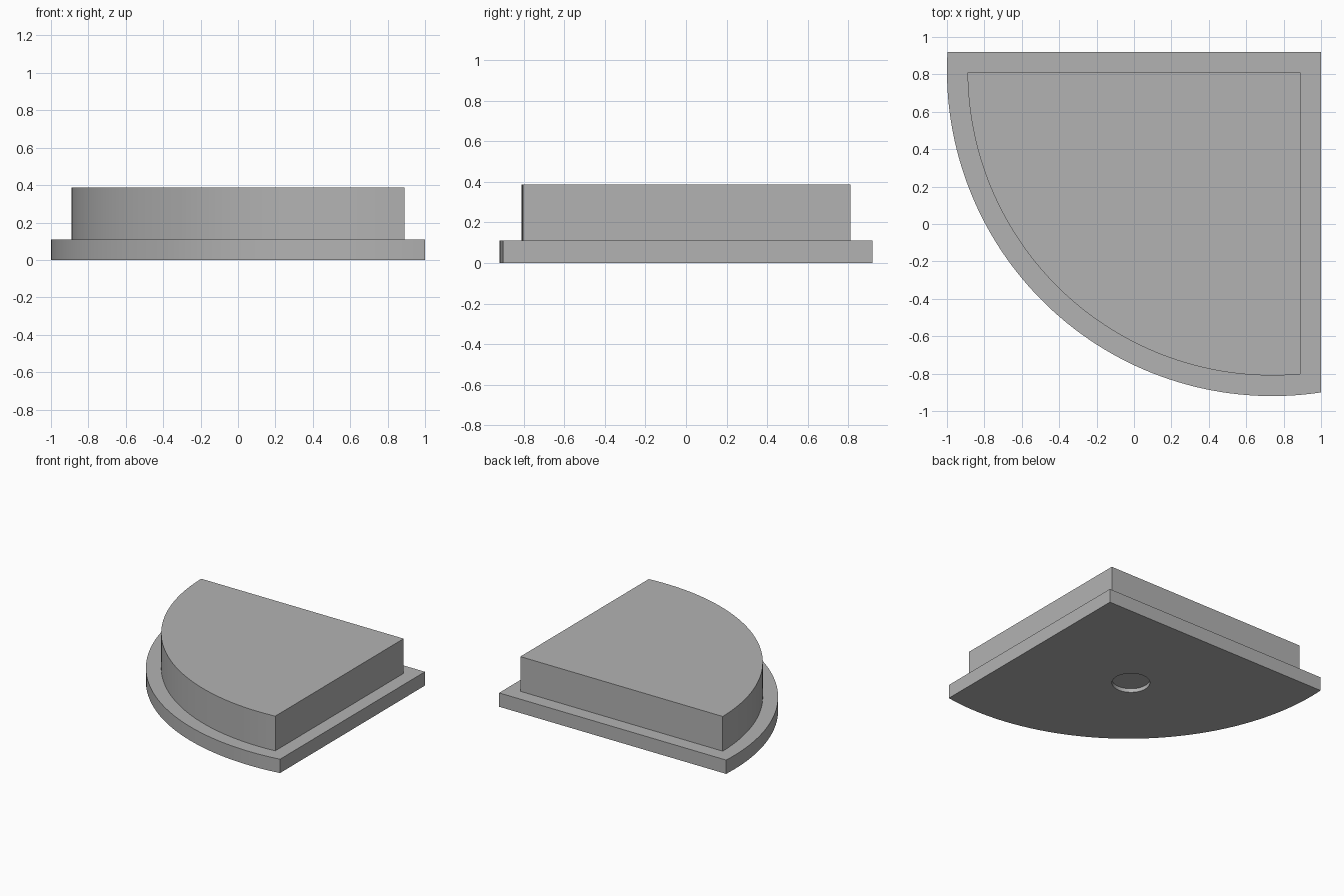
import bpy
import bmesh
from math import pi, asin, acos, sin, cos

cube = bpy.data.objects.get("Cube")
if cube:
    bpy.data.objects.remove(cube, do_unlink=True)

CENTRE = (0.74, 0.82)   # centre shared by both curved edges
RADIUS = 1.74
BACK, SIDE = 0.92, 1.0
RIM = 0.11              # width and height of the base step
TOP = 0.386
SEGMENTS = 64

grey = bpy.data.materials.new("plain grey")
grey.use_nodes = True
grey.diffuse_color = (0.45, 0.45, 0.45, 1)
grey.node_tree.nodes["Principled BSDF"].inputs["Base Color"].default_value = (0.45, 0.45, 0.45, 1)


def arc(centre, radius, start, end, count):
    step = (end - start) / count
    return [(centre[0] + radius * cos(start + i * step),
             centre[1] + radius * sin(start + i * step)) for i in range(count + 1)]


def quadrant(inset):
    """Quarter-round outline, moved inwards by inset on every side."""
    radius, back, side = RADIUS - inset, BACK - inset, SIDE - inset
    start = pi - asin((back - CENTRE[1]) / radius)
    end = 2 * pi - acos((side - CENTRE[0]) / radius)
    return arc(CENTRE, radius, start, end, SEGMENTS) + [(side, back)]


def prism(name, outline, bottom, top):
    bm = bmesh.new()
    face = bm.faces.new([bm.verts.new((x, y, bottom)) for x, y in outline])
    extruded = bmesh.ops.extrude_face_region(bm, geom=[face])["geom"]
    verts = [v for v in extruded if isinstance(v, bmesh.types.BMVert)]
    bmesh.ops.translate(bm, verts=verts, vec=(0, 0, top - bottom))
    bmesh.ops.recalc_face_normals(bm, faces=bm.faces[:])
    mesh = bpy.data.meshes.new(name)
    bm.to_mesh(mesh)
    bm.free()
    mesh.materials.append(grey)
    obj = bpy.data.objects.new(name, mesh)
    bpy.context.collection.objects.link(obj)
    return obj


# Wide base and the narrower block standing on it
base = prism("base_plate", quadrant(0), 0, RIM)
block = prism("raised_block", quadrant(RIM), RIM, TOP)

# Shallow round recess in the underside
circle = arc((0.13, 0.12), 0.138, 0, 2 * pi, 48)[:-1]
cutter = prism("recess_cutter", circle, -0.1, 0.03)
cutter.hide_render = True
cut = base.modifiers.new("recess", "BOOLEAN")
cut.operation = "DIFFERENCE"
cut.solver = "EXACT"
cut.object = cutter
bpy.context.view_layer.objects.active = base
bpy.ops.object.modifier_apply(modifier=cut.name)
bpy.data.objects.remove(cutter, do_unlink=True)

# Smooth curved walls with crisp corners
for obj in (base, block):
    bpy.ops.object.select_all(action="DESELECT")
    obj.select_set(True)
    bpy.context.view_layer.objects.active = obj
    bpy.ops.object.shade_smooth_by_angle(angle=pi / 6)
